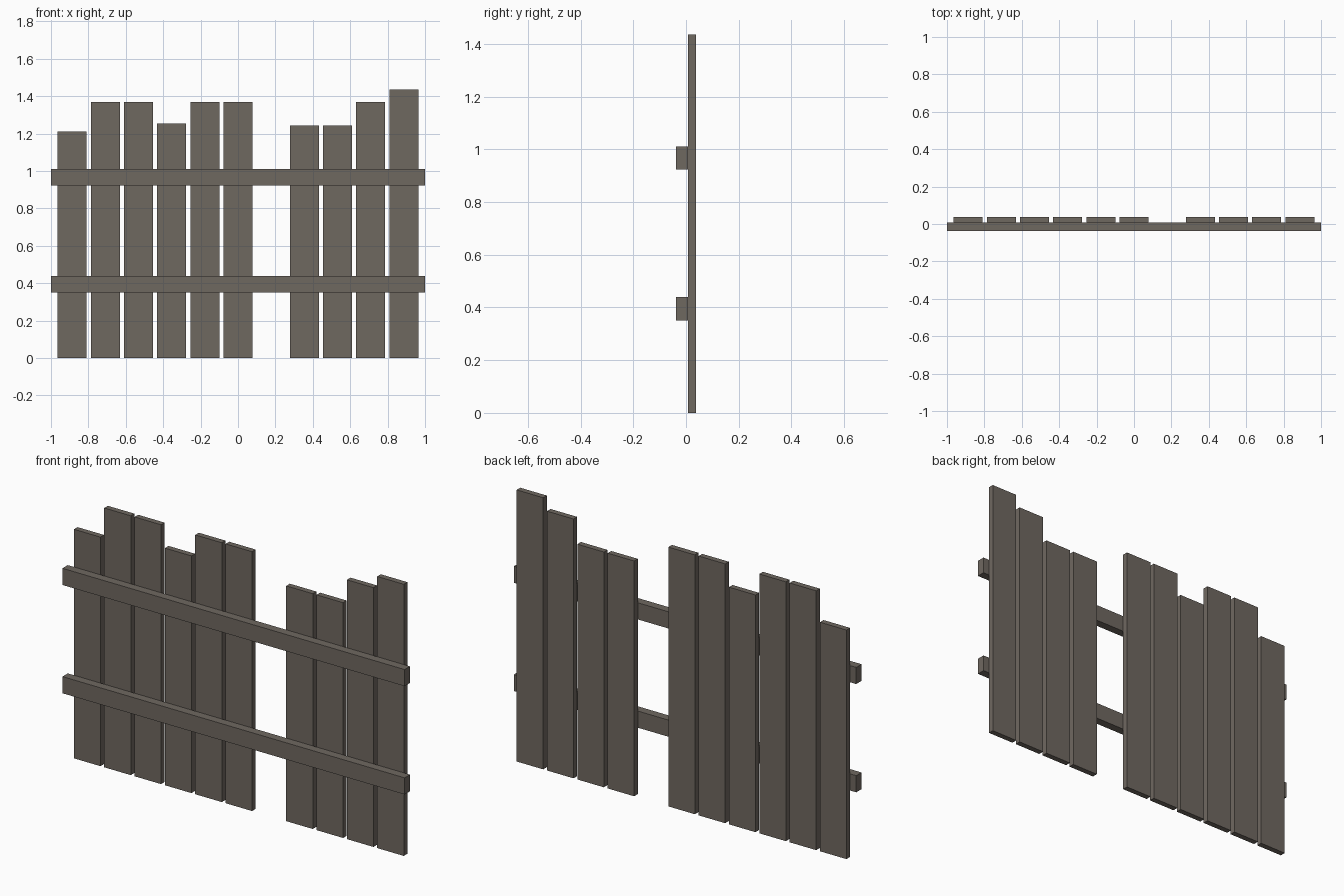
import bpy

if "Cube" in bpy.data.objects:
    bpy.data.objects.remove(bpy.data.objects["Cube"])

# One weathered wood colour
wood = bpy.data.materials.new("weathered_wood")
wood.diffuse_color = (0.159, 0.138, 0.118, 1)
wood.use_nodes = True
wood.node_tree.nodes["Principled BSDF"].inputs["Base Color"].default_value = wood.diffuse_color


def box(name, x0, x1, y0, y1, z0, z1):
    bpy.ops.mesh.primitive_cube_add(
        size=1, location=((x0 + x1) / 2, (y0 + y1) / 2, (z0 + z1) / 2))
    ob = bpy.context.object
    ob.name = name
    ob.scale = (x1 - x0, y1 - y0, z1 - z0)
    bpy.ops.object.transform_apply(location=False, rotation=False, scale=True)
    ob.data.materials.append(wood)
    return ob


# Upright boards on eleven evenly spaced slots, one board missing
PITCH, WIDTH = 0.1773, 0.155
heights = [1.21, 1.37, 1.37, 1.253, 1.37, 1.37, None, 1.243, 1.243, 1.37, 1.435]
for i, h in enumerate(heights):
    if h:
        x = (i - 5) * PITCH
        box(f"board_{i + 1}", x - WIDTH / 2, x + WIDTH / 2, 0.007, 0.037, 0, h)

# Horizontal rails on the front
box("lower_rail", -1, 1, -0.037, 0.007, 0.351, 0.439)
box("upper_rail", -1, 1, -0.037, 0.007, 0.923, 1.011)
